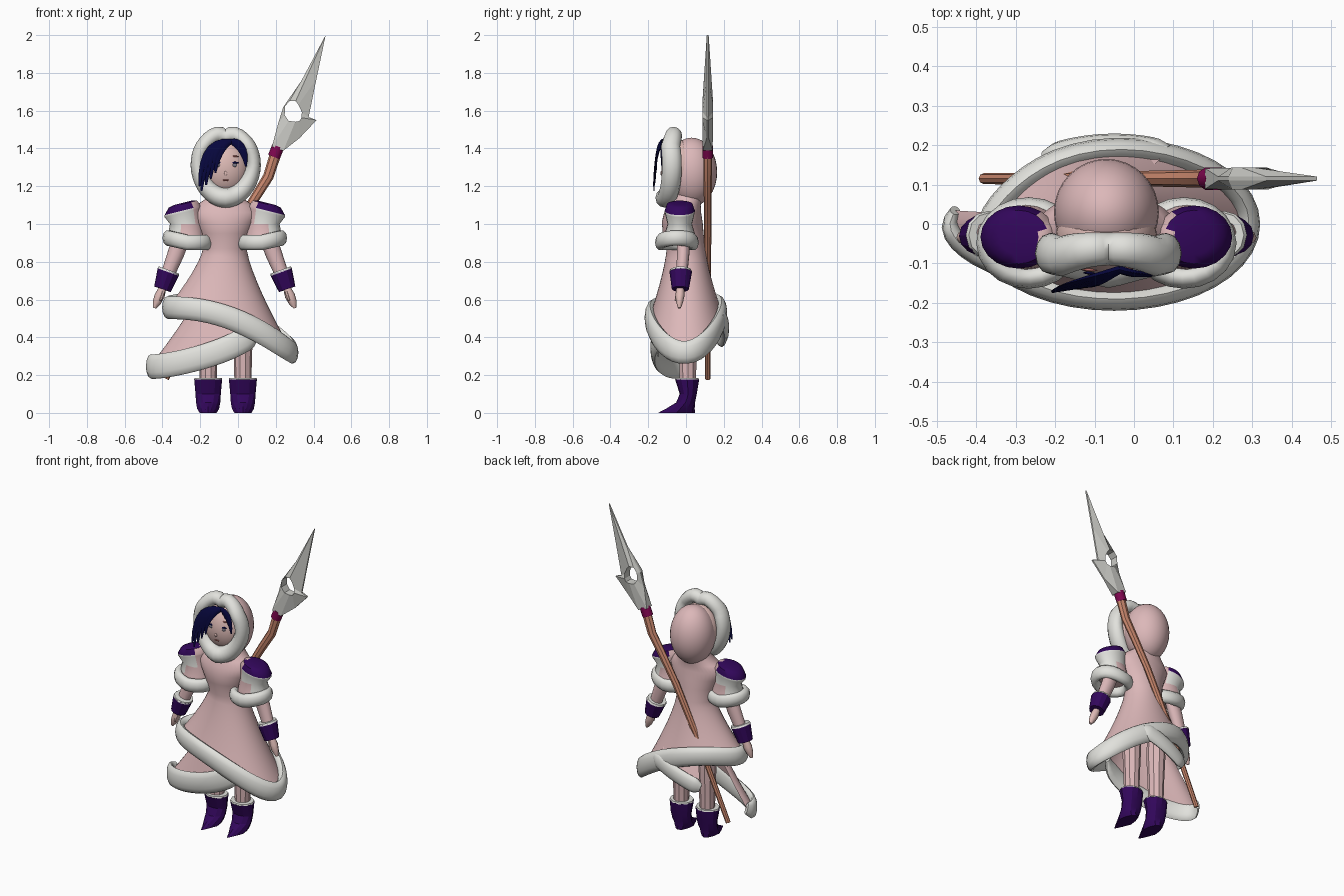
import bpy, bmesh
from math import sin, cos, pi, sqrt, radians
from mathutils import Vector

cube = bpy.data.objects.get("Cube")
if cube:
    bpy.data.objects.remove(cube, do_unlink=True)


def material(name, r, g, b):
    m = bpy.data.materials.new(name)
    m.use_nodes = True
    col = tuple(c ** 2.2 for c in (r, g, b)) + (1.0,)
    m.diffuse_color = col
    m.node_tree.nodes["Principled BSDF"].inputs["Base Color"].default_value = col
    return m


CLOTH = material("rose_cloth", .86, .715, .72)
SKIN = material("skin", .87, .73, .71)
FUR = material("white_fur", .88, .88, .86)
PURPLE = material("deep_purple", .21, .06, .36)
HAIR = material("navy_hair", .06, .06, .25)
WOOD = material("warm_wood", .79, .53, .43)
WRAP = material("magenta_wrap", .50, .06, .32)
STEEL = material("pale_steel", .80, .80, .78)
LIP = material("dusky_red", .68, .40, .38)
IRIS = material("grey_iris", .48, .47, .52)
MID = -.07          # body centre line


def finish(ob, mats, angle):
    for m in mats:
        ob.data.materials.append(m)
    bpy.ops.object.select_all(action='DESELECT')
    ob.select_set(True)
    bpy.context.view_layer.objects.active = ob
    if angle:
        bpy.ops.object.shade_smooth_by_angle(angle=angle)
    return ob


def skin(name, rings, mats, loop=False, caps=True, wrap=True, pick=None, angle=.9):
    """Join rows of points into one surface; wrap closes each row."""
    bm = bmesh.new()
    rows = [[bm.verts.new(p) for p in ring] for ring in rings]
    n = len(rows[0])
    pairs = list(zip(rows, rows[1:])) + ([(rows[-1], rows[0])] if loop else [])
    for a, b in pairs:
        for i in range(n if wrap else n - 1):
            j = (i + 1) % n
            bm.faces.new((a[i], a[j], b[j], b[i]))
    if caps and not loop:
        bm.faces.new(rows[0])
        bm.faces.new(rows[-1])
    bmesh.ops.recalc_face_normals(bm, faces=bm.faces[:])
    if pick:
        for f in bm.faces:
            f.material_index = pick(f.calc_center_median())
    me = bpy.data.meshes.new(name)
    bm.to_mesh(me)
    bm.free()
    ob = bpy.data.objects.new(name, me)
    bpy.context.collection.objects.link(ob)
    return finish(ob, mats, angle)


def oval(cx, cy, z, rx, ry, n=16, shear=0, point=0):
    """Oval ring; shear tilts it along x, point narrows its front."""
    ring = []
    for i in range(n):
        c, s = cos(2 * pi * i / n), sin(2 * pi * i / n)
        ring.append(Vector((cx + rx * c * (1 - point * max(0, -s)), cy + ry * s,
                            z + shear * rx * c)))
    return ring


def tube(name, pts, radii, mat, ref=(0, 1, 0), n=10, loop=False, angle=.9):
    """Sweep an oval along a path; radii are (across, along ref) pairs."""
    pts = [Vector(p) for p in pts]
    rings, last = [], len(pts) - 1
    for k, p in enumerate(pts):
        a = pts[k - 1] if k or loop else p
        b = pts[(k + 1) % len(pts)] if k < last or loop else p
        t = (b - a).normalized()
        u = t.cross(Vector(ref)).normalized()
        v = u.cross(t)
        ru, rv = radii[k] if len(radii) > 1 else radii[0]
        rings.append([p + u * ru * cos(2 * pi * i / n) + v * rv * sin(2 * pi * i / n)
                      for i in range(n)])
    return skin(name, rings, [mat], loop=loop, angle=angle)


def ball(name, loc, size, mat, seg=24):
    bpy.ops.mesh.primitive_uv_sphere_add(segments=seg, ring_count=seg // 2, location=loc)
    ob = bpy.context.object
    ob.name = name
    ob.scale = size
    return finish(ob, [mat], 1.0)


# Coat: fitted bodice, then a flared skirt with a slanting hem
N = 40
TURN = [2 * pi * i / N for i in range(N)]


def outer_hem(a):
    r = 1 - .12 * max(0, cos(a - 2.6)) ** 4
    return Vector((-.05 + .34 * r * cos(a), .19 * r * sin(a),
                   .48 - .12 * cos(a) - .04 * cos(2 * a) + .015 * sin(a)))


def panel_hem(a):
    return Vector((-.05 + (.30 - .115 * cos(a)) * cos(a), .165 * sin(a),
                   .38 - .135 * cos(a - 3.4)))


def flap_hem(a):
    return Vector((-.05 + .33 * cos(a), .205 * sin(a), .45 + .13 * cos(a)))


def flare(hem, angles, z, rx, ry, steps=9, power=1.3):
    rows = []
    for k in range(steps + 1):
        t = k / steps
        row = []
        for a in angles:
            h, top = hem(a), Vector((MID + rx * cos(a), ry * sin(a), z))
            p = top.lerp(h, t ** power)
            p.z = z + (h.z - z) * t
            row.append(p)
        rows.append(row)
    return rows


bodice = [oval(MID, y, z, rx, ry, N) for y, z, rx, ry in
          [(.02, 1.2, .08, .085), (.005, 1.14, .09, .085), (-.01, 1.1, .15, .088),
           (-.018, 1.06, .18, .098), (-.02, 1.01, .16, .108), (-.015, .95, .133, .108)]]
skin("coat", bodice + flare(outer_hem, TURN, .87, .115, .102), [CLOTH], caps=False)
tube("coat_fur_hem", [outer_hem(a) for a in TURN], [(.03, .06)], FUR, (0, 0, 1), 12, True)

# Open underskirt: a long side panel and a short back flap
for name, hem, start, end, size in (("side_panel", panel_hem, 168, 308, .065),
                                    ("back_flap", flap_hem, 65, 122, .05)):
    arc = [radians(start + (end - start) * k / 20) for k in range(21)]
    skin(name, flare(hem, arc, .75, .09, .08), [CLOTH], caps=False, wrap=False)
    ends = [min(1, .55 + .2 * min(k, 20 - k)) for k in range(21)]
    tube(name + "_fur", [hem(a) for a in arc], [(.024 * e, size * e) for e in ends],
         FUR, (0, 0, 1), 12)

# Head, hood and the fur trim around the face
ball("hood", (MID, .03, 1.275), (.133, .135, .182), CLOTH, 32)
ball("face", (MID, -.03, 1.295), (.128, .1, .15), SKIN, 32)
trim, widths = [], []
for a in TURN:
    s, c = sin(a), cos(a)
    up, down = max(0, s), max(0, -s)
    notch = .022 * max(0, 1 - abs(c) * 4) * up
    trim.append((MID + .005 + .148 * c * (1 - .12 * down),
                 -.11 + max(.047 * up, .035 * abs(c)), 1.31 + .172 * s - notch))
    widths.append((.038 + .004 * up + .014 * down, .052 - .01 * up ** 4))
tube("hood_fur_trim", trim, widths, FUR, (0, 1, 0), 12, True)


# Facial features laid on the face
def feature(name, dx, z, w, h, mat, lift=0):
    y = -.03 - .1 * sqrt(1 - (dx / .128) ** 2 - ((z - 1.295) / .15) ** 2)
    ball(name, (MID + dx, y - lift, z), (w, .004, h), mat, 12)


for side, label in ((-1, "right"), (1, "left")):
    x = .008 + side * .045
    feature(label + "_lash", x, 1.324, .022, .006, HAIR)
    feature(label + "_iris", x, 1.312, .013, .01, IRIS, .001)
    feature(label + "_brow", x, 1.358, .024, .004, LIP)
feature("mouth", .005, 1.232, .018, .004, LIP)
feature("nose", .005, 1.268, .008, .012, SKIN, .003)


# Swept fringe made of tapered locks
def lock(name, a, b, c):
    a, b, c = Vector(a), Vector(b), Vector(c)
    ts = [k / 7 for k in range(8)]
    path = [a * (1 - t) ** 2 + b * 2 * t * (1 - t) + c * t * t for t in ts]
    tube(name, path, [(.005 + .018 * sin(pi * (.15 + .85 * t)), .003 + .008 * (1 - t))
                      for t in ts], HAIR, n=6)


for i in range(8):
    f = i / 7
    lock("fringe_lock", (-.035, -.115, 1.437), (-.188 + .075 * f, -.16, 1.44 - .02 * f),
         (-.205 + .085 * f, -.172 + .014 * f, 1.2 + .11 * f - .04 * (i % 2)))
for i in range(3):
    lock("side_lock", (-.04, -.115, 1.437), (.035 - .01 * i, -.135, 1.43),
         (.042 - .007 * i, -.128, 1.305 + .035 * i))

# Paired sleeves, arms, legs and boots
for side, label in ((-1, "right"), (1, "left")):
    def at(off, y, z):
        return (MID + side * off, y, z)

    def sleeve_colour(c):
        off = side * (c.x - MID)
        level = c.z + .25 * (off - .222)
        if off < .165 or level < .98:
            return 0
        return 2 if level > 1.066 else 1

    rings = [(1.112, .05, .045), (1.105, .075, .068), (1.071, .097, .08),
             (1.06, .096, .079), (1.0, .085, .065), (.95, .095, .08), (.91, .1, .085)]
    skin(label + "_sleeve",
         [oval(MID + side * (.222 if z > 1 else .205), -.033, z, rx, ry, 20,
               -.25 * side if z > 1 else 0) for z, rx, ry in rings],
         [CLOTH, FUR, PURPLE], pick=sleeve_colour)
    tube(label + "_sleeve_fur",
         [at(.197 + .105 * cos(a), -.048 + .088 * sin(a), .902 + .024 * max(0, cos(a)))
          for a in TURN[::2]], [(.028, .042)], FUR, (0, 0, 1), 10, True)
    tube(label + "_arm", [at(.225, -.015, .94), at(.26, -.015, .84), at(.315, -.025, .7)],
         [(.046, .036), (.044, .034), (.034, .03)], CLOTH)
    tube(label + "_cuff", [at(.298, -.028, .748), at(.33, -.03, .655)],
         [(.06, .06), (.046, .045)], PURPLE, n=12, angle=.4)
    tube(label + "_cuff_trim", [at(.295, -.028, .756), at(.299, -.028, .745)],
         [(.057, .057), (.061, .061)], FUR, n=12)
    tube(label + "_hand", [at(.325, -.03, .67), at(.345, -.032, .62), at(.36, -.034, .585),
                           at(.372, -.035, .555)],
         [(.018, .02), (.027, .024), (.022, .018), (.008, .008)], SKIN, n=8)
    tube(label + "_thumb", [at(.325, -.045, .64), at(.34, -.055, .595)],
         [(.01, .01), (.006, .006)], SKIN, n=6)

    lx = MID + .004 + side * .092
    skin(label + "_leg", [oval(lx, .01, z, r, r, 10) for z, r in
                          [(.15, .045), (.3, .048), (.48, .056), (.62, .05)]], [CLOTH], angle=.5)
    skin(label + "_boot", [oval(lx, y, z, rx, ry, 12, 0, point) for y, z, rx, ry, point in
                           [(-.05, .0, .045, .098, .7), (-.03, .022, .058, .076, .5),
                            (-.002, .055, .064, .05, .2), (.012, .1, .067, .045, 0),
                            (.006, .178, .074, .064, 0)]], [PURPLE], angle=.4)
    skin(label + "_boot_trim", [oval(lx, .006, z, r, r - .009, 10) for z, r in
                                [(.176, .075), (.185, .072)]], [FUR])

# Spear: crooked shaft, wrapped collar and pierced blade
SY = .115
shaft = [(-.38, .18), (-.2, .58), (-.165, .66), (-.01, .97), (.085, 1.13), (.16, 1.25), (.205, 1.39)]
tube("spear_shaft", [(x, SY, z) for x, z in shaft],
     [(.015 + .0026 * k, .014 + .0017 * k) for k in range(len(shaft))], WOOD, n=8, angle=.5)
tube("spear_collar", [(.19, SY, 1.355), (.212, SY, 1.41)], [(.033, .03)], WRAP, n=10)

edge = [(.464, 2.0), (.415, 1.767), (.374, 1.566), (.416, 1.55), (.326, 1.455),
        (.24, 1.388), (.18, 1.41), (.213, 1.534), (.24, 1.62), (.335, 1.757)]
hole = [(.305, 1.65), (.32, 1.632), (.338, 1.592), (.336, 1.563), (.326, 1.545),
        (.303, 1.541), (.268, 1.546), (.247, 1.577), (.25, 1.624), (.272, 1.65)]


def layer(points, sign, thick):
    return [Vector((x, SY + sign * (.026 if z < 1.45 else thick), z)) for x, z in points]


skin("spear_blade", [layer(edge, -1, .005), layer(hole, -1, .028),
                     layer(hole, 1, .028), layer(edge, 1, .005)],
     [STEEL], loop=True, angle=0)
